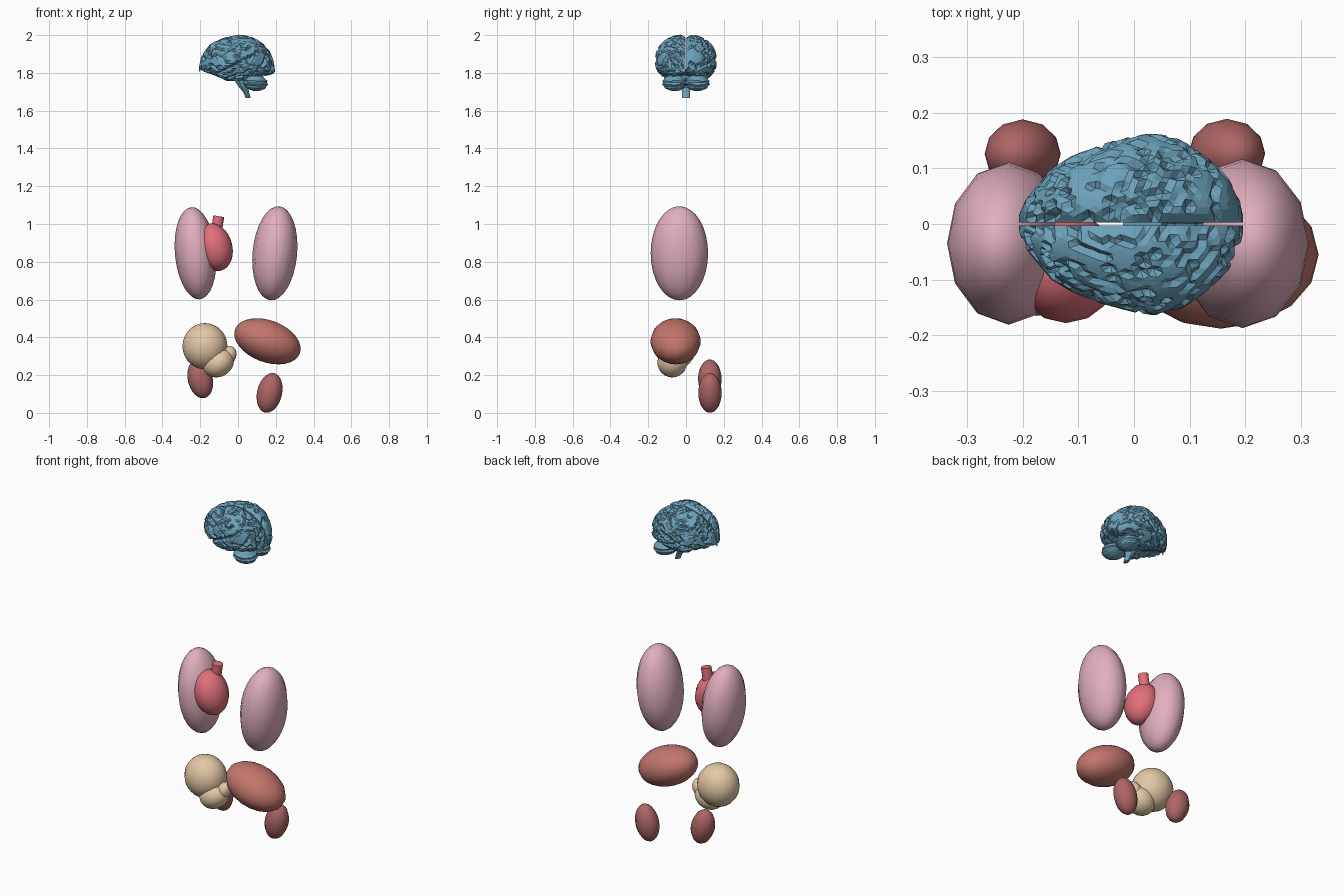
import bpy, bmesh, math
from mathutils import Vector, Matrix, noise

if "Cube" in bpy.data.objects:
    bpy.data.objects.remove(bpy.data.objects["Cube"])


def material(name, rgb):
    m = bpy.data.materials.new(name)
    m.diffuse_color = (*rgb, 1)
    m.use_nodes = True
    m.node_tree.nodes["Principled BSDF"].inputs["Base Color"].default_value = m.diffuse_color
    return m


BLUE = material("brain_blue", (0.15, 0.36, 0.50))
PINK = material("lung_pink", (0.75, 0.43, 0.51))
RED = material("heart_red", (0.75, 0.16, 0.20))
BROWN = material("liver_brown", (0.54, 0.18, 0.15))
CREAM = material("stomach_cream", (0.77, 0.58, 0.38))
MAROON = material("kidney_maroon", (0.42, 0.13, 0.13))


def make(name, bm, mat, smooth=True):
    bmesh.ops.recalc_face_normals(bm, faces=bm.faces[:])
    me = bpy.data.meshes.new(name)
    bm.to_mesh(me)
    bm.free()
    for p in me.polygons:
        p.use_smooth = smooth
    me.materials.append(mat)
    ob = bpy.data.objects.new(name, me)
    bpy.context.collection.objects.link(ob)
    return ob


def ellipsoid(name, center, radii, tilt, mat, segs=16, rings=16):
    """Sphere scaled to radii, leaned about y by tilt degrees."""
    bm = bmesh.new()
    bmesh.ops.create_uvsphere(bm, u_segments=segs, v_segments=rings, radius=1)
    m = Matrix.Translation(center) @ Matrix.Rotation(math.radians(tilt), 4, 'Y') @ Matrix.Diagonal((*radii, 1))
    bm.transform(m)
    return make(name, bm, mat)


# Soft organs
ellipsoid("lung_left", (-0.225, -0.035, 0.845), (0.109, 0.146, 0.245), -5.3, PINK, 12)
ellipsoid("lung_right", (0.195, -0.035, 0.845), (0.118, 0.152, 0.250), 5.3, PINK, 12)
ellipsoid("heart", (-0.122, -0.078, 0.877), (0.092, 0.100, 0.128), -15, RED)
ellipsoid("liver", (0.156, -0.055, 0.379), (0.183, 0.133, 0.111), 20.5, BROWN)
ellipsoid("stomach_upper", (-0.175, -0.055, 0.353), (0.119, 0.110, 0.122), 0, CREAM)
ellipsoid("stomach_lower", (-0.105, -0.073, 0.265), (0.086, 0.079, 0.074), -30, CREAM)
ellipsoid("stomach_outlet", (-0.050, -0.062, 0.303), (0.040, 0.045, 0.052), 25, CREAM)
ellipsoid("kidney_left", (-0.200, 0.126, 0.180), (0.066, 0.062, 0.104), -13, MAROON, 12)
ellipsoid("kidney_right", (0.167, 0.127, 0.106), (0.066, 0.062, 0.107), 13, MAROON, 12)

# Heart vessel stub
bm = bmesh.new()
bmesh.ops.create_cone(bm, cap_ends=True, segments=12, radius1=0.029, radius2=0.029, depth=0.13)
bm.transform(Matrix.Translation((-0.112, -0.045, 0.977)) @ Matrix.Rotation(math.radians(9), 4, 'Y'))
vessel = make("heart_vessel", bm, RED)
for p in vessel.data.polygons:
    p.use_smooth = len(p.vertices) == 4

# Brain outline along x: (x, half width, top, bottom)
OUTLINE = [(-0.207, 0.012, 1.84, 1.81), (-0.195, 0.040, 1.895, 1.788), (-0.15, 0.096, 1.952, 1.778),
           (-0.11, 0.120, 1.975, 1.765), (-0.06, 0.140, 1.992, 1.745), (0.0, 0.156, 2.004, 1.745),
           (0.04, 0.162, 2.000, 1.755), (0.09, 0.147, 1.985, 1.765), (0.135, 0.115, 1.955, 1.768),
           (0.17, 0.080, 1.915, 1.770), (0.19, 0.040, 1.865, 1.775), (0.196, 0.012, 1.83, 1.79)]


def outline(x):
    for a, b in zip(OUTLINE, OUTLINE[1:]):
        if x <= b[0]:
            t = max(0, (x - a[0]) / (b[0] - a[0]))
            return [a[i] + (b[i] - a[i]) * t for i in (1, 2, 3)]
    return OUTLINE[-1][1:]


def spow(v, e):
    return math.copysign(abs(v) ** e, v)


def hemisphere(name, side):
    bm = bmesh.new()
    bmesh.ops.create_icosphere(bm, subdivisions=5, radius=1)
    for v in bm.verts:
        u, c, s = v.co
        x = -0.0055 + 0.2015 * u
        w, top, bot = outline(x)
        r = math.hypot(c, s)
        c, s = (c / r, s / r) if r > 1e-5 else (0, 0)
        mid = bot + 0.42 * (top - bot)
        y = w * max(0, c) ** 0.85
        z = mid + (spow(s, 0.85) * (top - mid if s > 0 else mid - bot))
        # Rounded edge at the central fissure, hollow underside
        if s > 0:
            z -= 0.018 * math.exp(-(y / 0.012) ** 2)
        elif y < 0.08:
            z += 0.03 * (1 - y / 0.08) * -s
        p = Vector((x, y, z))
        # Winding folds and the long side groove
        q = Vector((x, y * side, z)) * 21 + Vector((3.1, 7.7, 1.3))
        q += noise.noise_vector(q * 0.5) * 0.6
        d = abs(noise.noise(q))
        depth = 0.016 * max(0, 1 - d / 0.16)
        if -0.13 < x < 0.07 and y > 0.05:
            g = abs(z - (1.795 + 0.5 * (x + 0.11)))
            depth = max(depth, 0.022 * max(0, 1 - g / 0.012))
        if c > 0.02:
            inward = Vector((0.25 * x, 0.02, 1.85)) - p
            p += inward.normalized() * depth
        p.y = (p.y + 0.003) * side
        v.co = p
    make(name, bm, BLUE, smooth=False)


def cerebellum(name, side):
    bm = bmesh.new()
    bmesh.ops.create_icosphere(bm, subdivisions=4, radius=1)
    for v in bm.verts:
        f = 1 - 0.05 * (1 + math.sin(v.co.z * 13 + v.co.y))
        v.co = Vector((0.092 + v.co.x * 0.068 * f, side * (0.060 + v.co.y * 0.068 * f),
                       1.747 + v.co.z * 0.043 - v.co.x * 0.004))
    make(name, bm, BLUE, smooth=False)


for label, side in (("left", -1), ("right", 1)):
    hemisphere("brain_half_" + label, side)
    cerebellum("cerebellum_" + label, side)

# Brain stem: lofted rings (x, z, x radius, y radius)
bm = bmesh.new()
rings = []
for x, z, rx, ry in [(0.015, 1.82, 0.035, 0.035), (0.015, 1.76, 0.034, 0.036), (0.027, 1.73, 0.026, 0.030),
                     (0.042, 1.70, 0.016, 0.022), (0.054, 1.668, 0.013, 0.021)]:
    rings.append([bm.verts.new((x + rx * math.cos(k * math.pi / 5), ry * math.sin(k * math.pi / 5), z))
                  for k in range(10)])
for a, b in zip(rings, rings[1:]):
    for k in range(10):
        bm.faces.new((a[k], a[(k + 1) % 10], b[(k + 1) % 10], b[k]))
bm.faces.new(rings[0])
bm.faces.new(rings[-1])
make("brain_stem", bm, BLUE, smooth=False)
